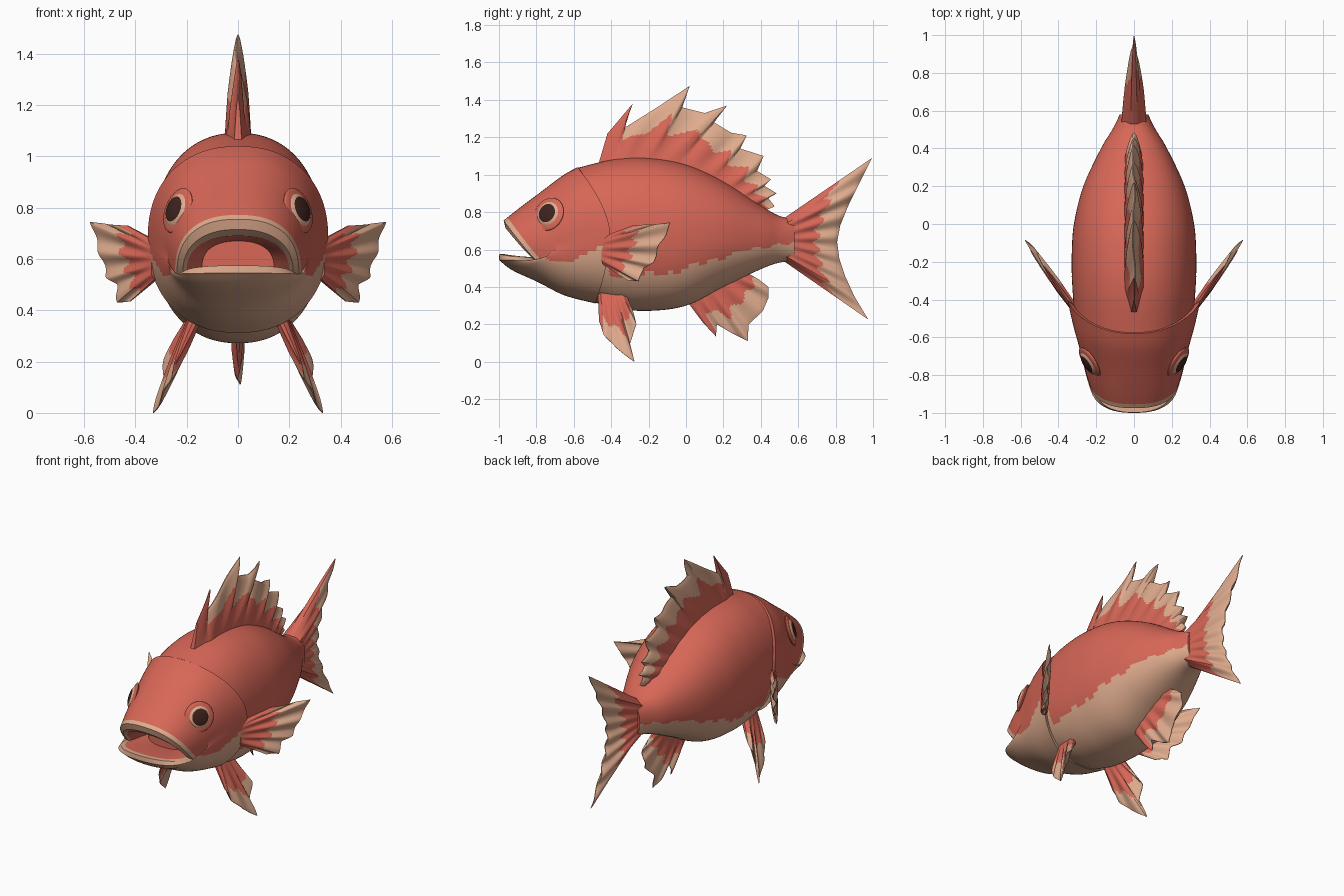
import bpy, bmesh, math, random
from mathutils import Vector, Matrix
from mathutils.bvhtree import BVHTree

if "Cube" in bpy.data.objects:
    bpy.data.objects.remove(bpy.data.objects["Cube"])

random.seed(4)


def material(name, rgb):
    m = bpy.data.materials.new(name)
    m.diffuse_color = (*rgb, 1)
    m.use_nodes = True
    m.node_tree.nodes["Principled BSDF"].inputs["Base Color"].default_value = m.diffuse_color
    return m


RED = material("coral red", (0.68, 0.135, 0.095))
TAN = material("pale tan", (0.74, 0.41, 0.27))
DARK = material("dark eye brown", (0.05, 0.016, 0.013))


def finish(name, bm, mats, angle=40):
    bmesh.ops.recalc_face_normals(bm, faces=bm.faces)
    me = bpy.data.meshes.new(name)
    bm.to_mesh(me)
    for m in mats:
        me.materials.append(m)
    me.shade_smooth()
    me.set_sharp_from_angle(angle=math.radians(angle))
    ob = bpy.data.objects.new(name, me)
    bpy.context.collection.objects.link(ob)
    return ob


def sample(pts, u):
    """Point at fraction u along an evenly indexed polyline."""
    f = u * (len(pts) - 1)
    i = min(int(f), len(pts) - 2)
    return Vector(pts[i]).lerp(Vector(pts[i + 1]), f - i)


def table(pts, x):
    for (a, b), (c, d) in zip(pts, pts[1:]):
        if x <= c:
            return b + (d - b) * max(0, (x - a) / (c - a))
    return pts[-1][1]


def catmull(rows, n):
    out = []
    for i in range(len(rows) - 1):
        quad = [rows[max(0, min(len(rows) - 1, i + k))] for k in (-1, 0, 1, 2)]
        for s in range(n):
            t = s / n
            out.append([0.5 * (2 * b + (c - a) * t + (2 * a - 5 * b + 4 * c - d) * t * t
                               + (3 * b - a - 3 * c + d) * t ** 3) for a, b, c, d in zip(*quad)])
    return out + [list(rows[-1])]


# Body rings: top y, side y, bottom y, top z, side z, bottom z, half width, roundness, edge bow
MOUTH = [(-.76, -.70, -.76, .67, .57, .54, .14, .85, .8),
         (-.935, -.80, -.97, .69, .55, .575, .20, .85, .75),
         (-.965, -.81, -.998, .715, .545, .575, .215, .85, .75)]
HEAD = [(-.975, -.80, -1.0, .755, .54, .545, .238, .82, .75),
        (-.90, -.73, -.93, .815, .57, .49, .262, .85, .8),
        (-.78, -.67, -.79, .905, .62, .425, .282, .9, .9),
        (-.66, -.55, -.65, .995, .66, .355, .318, .9, 1.2),
        (-.58, -.405, -.485, 1.04, .68, .312, .352, .9, 1.5)]
TRUNK = [(-.575, -.425, -.48, 1.038, .68, .315, .320, .9, 1.5),
         (-.38, -.30, -.37, 1.083, .68, .285, .328, .9, 1),
         (-.2, -.17, -.2, 1.09, .68, .272, .33, .9, 1),
         (0, 0, 0, 1.055, .68, .30, .318, .9, 1),
         (.2, .2, .2, .965, .68, .40, .268, .9, 1),
         (.4, .4, .4, .835, .665, .495, .175, .9, 1),
         (.5, .5, .5, .78, .655, .53, .115, .9, 1),
         (.58, .58, .58, .765, .65, .535, .075, .9, 1)]
BELLY = [(-.86, .58), (-.78, .55), (-.66, .53), (-.56, .56), (-.46, .61), (-.42, .60), (-.41, .46),
         (-.1, .47), (.1, .53), (.3, .59), (.5, .63), (.6, .64)]
SEG = 96


def ring_point(r, k):
    a = 2 * math.pi * k / SEG
    s, c = math.sin(a), math.cos(a)
    up = c > 0
    h = abs(c) ** r[7]
    z = r[4] + ((r[3] if up else r[5]) - r[4]) * h
    y = r[1] + ((r[0] if up else r[2]) - r[1]) * abs(c) ** r[8]
    return Vector((math.copysign(abs(s) ** r[7], s) * r[6], y, z))


def make_body():
    bm = bmesh.new()
    rings = [list(r) for r in MOUTH] + catmull(HEAD, 8) + catmull(TRUNK, 14)
    vs = [[bm.verts.new(ring_point(r, k)) for k in range(SEG)] for r in rings]
    for i in range(len(vs) - 1):
        for k in range(SEG):
            j = (k + 1) % SEG
            f = bm.faces.new((vs[i][k], vs[i][j], vs[i + 1][j], vs[i + 1][k]))
            c = f.calc_center_median()
            lip = 1 <= i <= 5
            wobble = .008 * math.sin(c.y * 55) + .005 * math.sin(c.y * 23)
            belly = i > 5 and c.z < table(BELLY, c.y) + wobble
            f.material_index = int(lip or belly)
    bm.faces.new(vs[0])
    bm.faces.new(vs[-1])
    tree = BVHTree.FromBMesh(bm)
    finish("body", bm, [RED, TAN], 35)
    return tree


def fin(name, base, tips, normal, thick, rays, ripple, pale, skip=0, mirror=False):
    """Rippled fan from a base line to a tip line, pale beyond a fraction of its length."""
    n = Vector(normal).normalized()
    cols, rows = (len(tips) - 1) * 8, 22
    for side in ((1, -1) if mirror else (1,)):
        bm = bmesh.new()
        grids = []
        for face in (1, -1):
            g = []
            for i in range(cols + 1):
                u = i / cols
                b, t = sample(base, u), sample(tips, u)
                edge = min(1, 6 * min(u, 1 - u) + .25)
                col = []
                for j in range(rows + 1):
                    v = j / rows
                    wave = ripple * math.sin(u * rays * 2 * math.pi) * min(1, 2 * v) * edge
                    half = (thick * (1 - v) ** .65) * edge + .002
                    p = b.lerp(t, v) + n * (wave + face * half)
                    col.append(bm.verts.new((p.x * side, p.y, p.z)))
                g.append(col)
            grids.append(g)

        def quad(a, b, c, d, u, v):
            f = bm.faces.new((a, b, c, d))
            limit = pale + .07 * math.sin(u * rays * 2 * math.pi + 1)
            f.material_index = int(v > limit and u > skip)

        for i in range(cols):
            for j in range(rows):
                u, v = (i + .5) / cols, (j + .5) / rows
                for g in grids:
                    quad(g[i][j], g[i + 1][j], g[i + 1][j + 1], g[i][j + 1], u, v)
        A, B = grids
        for i in range(cols):
            for j, v in ((0, 0), (rows, 1)):
                quad(A[i][j], A[i + 1][j], B[i + 1][j], B[i][j], (i + .5) / cols, v)
        for j in range(rows):
            for i, u in ((0, 0), (cols, 1)):
                quad(A[i][j], A[i][j + 1], B[i][j + 1], B[i][j], u, (j + .5) / rows)
        label = name if not mirror else ("right_" if side > 0 else "left_") + name
        finish(label, bm, [RED, TAN], 40)


body_tree = make_body()


def flat(pts):
    return [(0, y, z) for y, z in pts]


# Spiny dorsal fin
fin("dorsal_fin",
    flat([(-.47, 1.05), (-.3, 1.07), (-.13, 1.06), (.04, 1.02), (.2, .94), (.3, .87), (.4, .80)]),
    flat([(-.42, 1.22), (-.285, 1.38), (-.33, 1.25), (-.17, 1.35), (.02, 1.475), (-.02, 1.36),
          (.1, 1.33), (.22, 1.37), (.15, 1.28), (.24, 1.225), (.325, 1.21), (.29, 1.14),
          (.415, 1.10), (.38, 1.02), (.455, .975), (.42, .94), (.485, .90), (.44, .875),
          (.475, .83)]),
    (1, 0, 0), .05, 9, .007, .58, skip=.1)

# Forked tail fin
fin("tail_fin",
    flat([(.52, .765), (.55, .65), (.52, .54)]),
    flat([(.995, 1.09), (.925, .95), (.87, .84), (.825, .73), (.808, .64), (.82, .55),
          (.85, .46), (.90, .35), (.975, .225)]),
    (1, 0, 0), .065, 7, .008, .58)

# Anal fin under the rear belly
fin("anal_fin",
    flat([(0, .33), (.15, .40), (.32, .48)]),
    flat([(.09, .21), (.16, .135), (.165, .2), (.25, .15), (.33, .11), (.335, .2),
          (.41, .27), (.44, .34), (.44, .40), (.39, .44)]),
    (1, 0, 0), .025, 5, .008, .52, skip=.15)

# Paired pelvic fins
fin("pelvic_fin",
    [(.165, -.47, .36), (.175, -.40, .36), (.18, -.32, .36)],
    [(.23, -.465, .22), (.26, -.44, .145), (.29, -.37, .07), (.33, -.275, .0), (.295, -.30, .10),
     (.285, -.265, .20), (.24, -.28, .26)],
    (.9, -.1, .4), .022, 4, .006, .6, skip=.15, mirror=True)

# Paired pectoral fins
fin("pectoral_fin",
    [(.32, -.44, .67), (.32, -.44, .60), (.32, -.44, .52)],
    [(.43, -.28, .73), (.51, -.17, .735), (.57, -.08, .745), (.55, -.12, .66), (.53, -.155, .60),
     (.51, -.17, .53), (.475, -.23, .50), (.465, -.25, .43), (.42, -.31, .435)],
    (.82, -.55, 0), .018, 5, .008, .54, skip=.06, mirror=True)


# Eyes: red socket ring, pale eyeball, dark pupil
def dome(name, place, radius, height, mats, split=None):
    bm = bmesh.new()
    bmesh.ops.create_uvsphere(bm, u_segments=28, v_segments=24, radius=1)
    for f in bm.faces:
        c = f.calc_center_median()
        f.material_index = int(split is not None and math.hypot(c.x, c.y) < split and c.z > 0)
    bm.transform(place @ Matrix.Diagonal((radius, radius, height, 1)))
    finish(name, bm, mats)


for side, label in ((1, "right"), (-1, "left")):
    hit, nor, _, _ = body_tree.ray_cast(Vector((side, -.735, .79)), Vector((-side, 0, 0)))
    aim = Vector((side * .8, -.52, .3)).normalized()
    place = Matrix.Translation(hit - aim * .004) @ aim.to_track_quat('Z', 'Y').to_matrix().to_4x4()
    dome(label + "_eye_socket", place, .092, .018, [RED])
    dome(label + "_eye", place, .072, .03, [TAN, DARK], .72)
